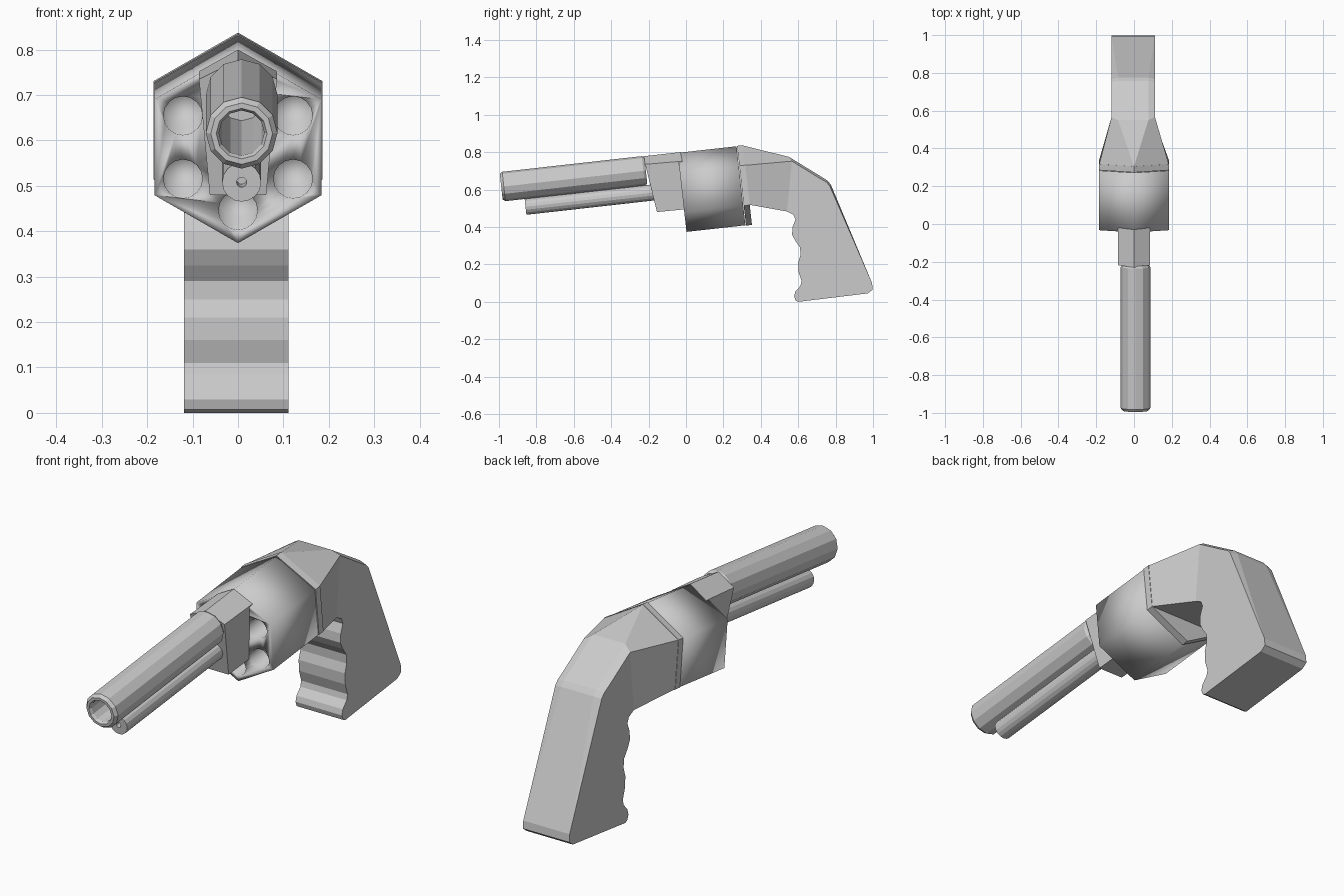
import bpy, bmesh, math
from mathutils import Vector

if "Cube" in bpy.data.objects:
    bpy.data.objects.remove(bpy.data.objects["Cube"])

TILT = math.radians(6.4)
X = Vector((1, 0, 0))
D = Vector((0, math.cos(TILT), math.sin(TILT)))    # along the barrel
UP = Vector((0, -math.sin(TILT), math.cos(TILT)))

steel = bpy.data.materials.new("grey")
steel.diffuse_color = (0.6, 0.6, 0.6, 1)
steel.use_nodes = True
steel.node_tree.nodes["Principled BSDF"].inputs["Base Color"].default_value = steel.diffuse_color


def finish(name, bm, smooth=False):
    bmesh.ops.remove_doubles(bm, verts=bm.verts, dist=0.0005)
    bmesh.ops.recalc_face_normals(bm, faces=bm.faces)
    me = bpy.data.meshes.new(name)
    bm.to_mesh(me)
    bm.free()
    me.materials.append(steel)
    for p in me.polygons:
        p.use_smooth = smooth
    ob = bpy.data.objects.new(name, me)
    bpy.context.collection.objects.link(ob)
    return ob


def add_rings(bm, centre, profile, seg):
    """Turned shape along the barrel axis; profile is (distance, radius)."""
    rings = []
    for t, r in profile:
        ring = []
        for i in range(seg):
            a = math.pi / 2 + 2 * math.pi * i / seg
            ring.append(bm.verts.new(Vector(centre) + D * t + (X * math.cos(a) + UP * math.sin(a)) * r))
        rings.append(ring)
    loft(bm, rings)


def loft(bm, rings):
    for a, b in zip(rings, rings[1:]):
        n = len(a)
        for i in range(n):
            j = (i + 1) % n
            bm.faces.new((a[i], a[j], b[j], b[i]))
    bm.faces.new(rings[0])
    bm.faces.new(rings[-1])


def turned(name, centre, profile, seg, smooth=False):
    bm = bmesh.new()
    add_rings(bm, centre, profile, seg)
    return finish(name, bm, smooth)


# Barrel with bore, and the rod tube below it
turned("barrel", (0.008, -0.988, 0.615),
       [(0.7, 0.05), (0.012, 0.05), (0, 0.056), (0, 0.068), (0.014, 0.079),
        (0.765, 0.079), (0.778, 0.07)], 12)
turned("rod_tube", (0.008, -0.858, 0.508),
       [(0.06, 0.011), (0, 0.011), (0, 0.043), (0.69, 0.043)], 16)

# Six-sided drum with bored chambers
R = 0.2125
drum_front = Vector((0, -0.021, 0.585))
drum = turned("drum", drum_front, [(0, R), (0.317, R)], 6, True)
bm = bmesh.new()
for k in range(6):
    a = math.radians(30 + 60 * k)
    add_rings(bm, drum_front + (X * math.cos(a) + UP * math.sin(a)) * 0.14,
              [(-0.05, 0.043), (0.22, 0.043)], 16)
cutter = finish("chamber_cutter", bm, True)
cutter.hide_render = True
cutter.hide_viewport = True
cut = drum.modifiers.new("chambers", 'BOOLEAN')
cut.operation = 'DIFFERENCE'
cut.solver = 'EXACT'
cut.object = cutter

# Recoil plate behind the drum
plate_front = drum_front + D * 0.32
turned("back_plate", plate_front, [(0, R + 0.002), (0.032, R + 0.002)], 6)

# Wedge bracket joining barrel and drum
bm = bmesh.new()
rings = []
for apex, shoulder, foot in (((-0.23, 0.778), (-0.218, 0.735), (-0.155, 0.48)),
                             ((-0.03, 0.80), (-0.02, 0.752), (0.0, 0.495))):
    pts = [(0, *apex), (0.086, *shoulder), (0.062, *foot), (-0.062, *foot), (-0.086, *shoulder)]
    rings.append([bm.verts.new(p) for p in pts])
loft(bm, rings)
finish("barrel_bracket", bm)

# Frame and grip in one body
W, C = 0.115, -0.004          # grip half width and centre
front = [(0.54, 0.483), (0.575, 0.465), (0.585, 0.44), (0.57, 0.4), (0.567, 0.36),
         (0.585, 0.325), (0.61, 0.29), (0.612, 0.25), (0.6, 0.21), (0.602, 0.16),
         (0.618, 0.11), (0.612, 0.085), (0.585, 0.055), (0.578, 0.03), (0.585, 0.008),
         (0.6, 0.0), (0.972, 0.045), (0.998, 0.065), (0.995, 0.1)]
back_side = [(0.768, 0.62), (0.75, 0.64), (0.715, 0.66), (0.566, 0.752)]
back_mid = [(0.775, 0.625), (0.757, 0.648), (0.725, 0.668), (0.55, 0.775)]

bm = bmesh.new()


def pair(p, w):
    return [bm.verts.new((C + s * w, *p)) for s in (1, -1)]


outer = [pair(p, W) for p in front + back_side]
inner = [outer[len(front) - 1]] + [pair(p, 0.08) for p in back_mid]
n = len(front)
for s in (0, 1):
    bm.faces.new([v[s] for v in outer])
for a, b in zip(outer[:n], outer[1:n]):
    bm.faces.new((a[0], b[0], b[1], a[1]))
for i in range(len(back_mid)):
    a, b, oa, ob_ = inner[i], inner[i + 1], outer[n - 1 + i], outer[n + i]
    bm.faces.new((a[0], b[0], b[1], a[1]))
    for s in (0, 1):
        bm.faces.new((oa[s], ob_[s], b[s]) if i == 0 else (oa[s], ob_[s], b[s], a[s]))

# Frame flares forward to the upper part of the back plate
c = plate_front + D * 0.032


def hexpt(deg):
    a = math.radians(deg)
    return bm.verts.new(c + (X * math.cos(a) + UP * math.sin(a)) * R)


top, sr, br, bl, sl = (hexpt(d) for d in (90, 30, -30, 210, 150))
t, s, b = inner[-1], outer[-1], outer[0]
bm.faces.new((top, t[0], t[1]))
bm.faces.new((top, sr, s[0], t[0]))
bm.faces.new((sr, br, b[0], s[0]))
bm.faces.new((br, bl, b[1], b[0]))
bm.faces.new((bl, sl, s[1], b[1]))
bm.faces.new((sl, top, t[1], s[1]))
bm.faces.new((top, sr, br, bl, sl))
finish("frame_and_grip", bm)
